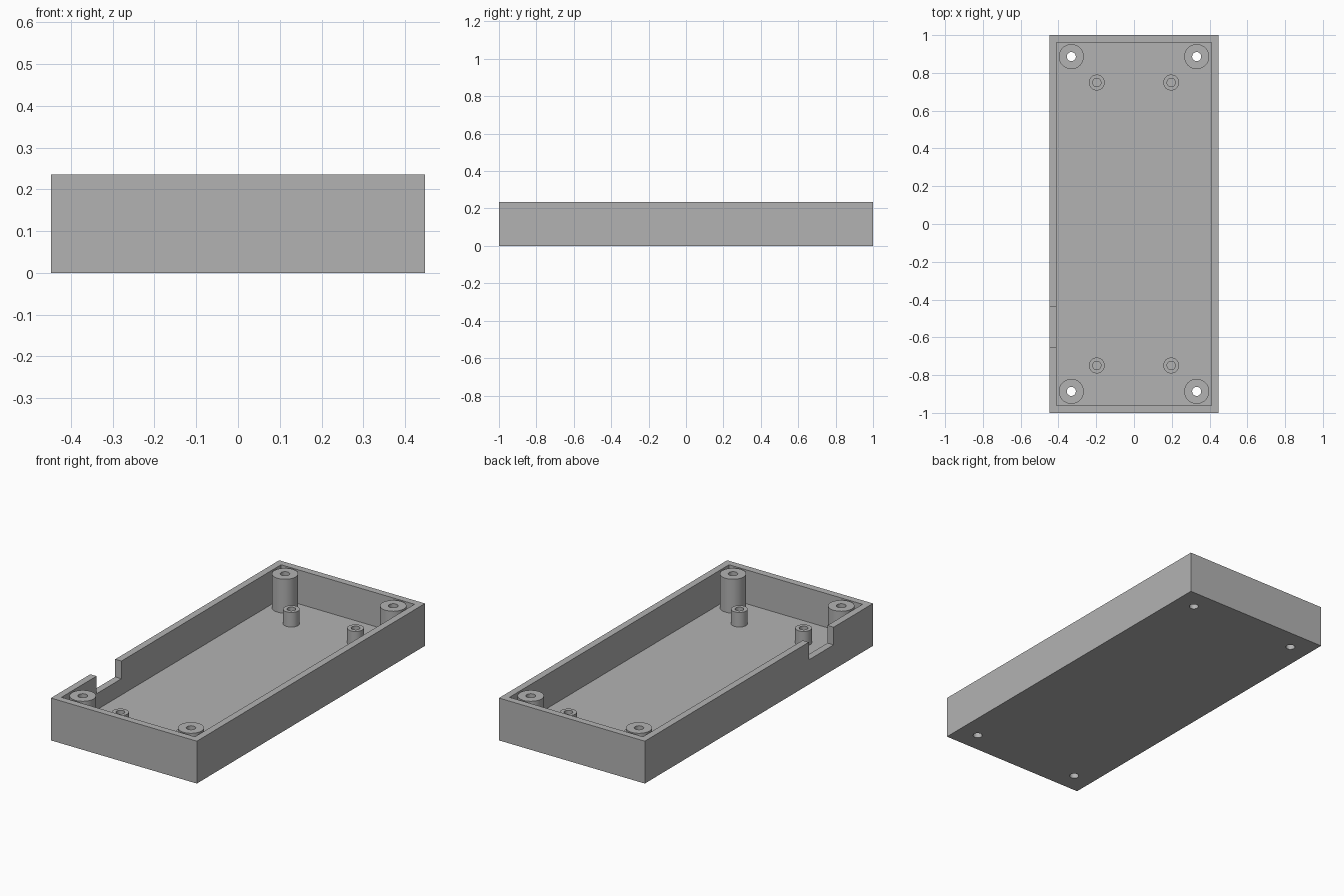
import bpy
import bmesh
from math import cos, sin, tau, radians

cube = bpy.data.objects.get("Cube")
if cube:
    bpy.data.objects.remove(cube, do_unlink=True)

WIDTH, LENGTH, HEIGHT = 0.895, 2.0, 0.235
WALL, FLOOR = 0.038, 0.047
SEGMENTS = 48
BORE = 0.024

grey = bpy.data.materials.new("plain grey")
grey.use_nodes = True
colour = (0.45, 0.45, 0.45, 1)
grey.diffuse_color = colour
grey.node_tree.nodes["Principled BSDF"].inputs["Base Color"].default_value = colour


def make_object(name, bm):
    bmesh.ops.recalc_face_normals(bm, faces=bm.faces)
    mesh = bpy.data.meshes.new(name)
    bm.to_mesh(mesh)
    bm.free()
    mesh.materials.append(grey)
    obj = bpy.data.objects.new(name, mesh)
    bpy.context.collection.objects.link(obj)
    return obj


def box(name, low, high):
    bm = bmesh.new()
    bmesh.ops.create_cube(bm, size=1)
    for v in bm.verts:
        v.co = [h if c > 0 else l for c, l, h in zip(v.co, low, high)]
    return make_object(name, bm)


def lathe(name, x, y, profile, closed_ends=False):
    """Sweep (radius, height) points round a vertical axis at x, y."""
    bm = bmesh.new()
    angles = [tau * i / SEGMENTS for i in range(SEGMENTS)]
    rings = [[bm.verts.new((x + r * cos(a), y + r * sin(a), z)) for a in angles]
             for r, z in profile]
    for lower, upper in zip(rings, rings[1:]):
        for i in range(SEGMENTS):
            j = (i + 1) % SEGMENTS
            bm.faces.new((lower[i], lower[j], upper[j], upper[i]))
    if closed_ends:
        bm.faces.new(rings[0])
        bm.faces.new(rings[-1])
    return make_object(name, bm)


def activate(obj):
    bpy.ops.object.select_all(action='DESELECT')
    obj.select_set(True)
    bpy.context.view_layer.objects.active = obj


def smooth(obj):
    activate(obj)
    bpy.ops.object.shade_smooth_by_angle(angle=radians(30))


def cut(target, cutter):
    cutter.hide_render = True
    mod = target.modifiers.new("cut", 'BOOLEAN')
    mod.operation = 'DIFFERENCE'
    mod.solver = 'EXACT'
    mod.object = cutter
    activate(target)
    bpy.ops.object.modifier_apply(modifier=mod.name)
    bpy.data.objects.remove(cutter, do_unlink=True)


# Open tray with thin walls
hx, hy = WIDTH / 2, LENGTH / 2
tray = box("tray", (-hx, -hy, 0), (hx, hy, HEIGHT))
cut(tray, box("cavity_cutter", (WALL - hx, WALL - hy, FLOOR),
              (hx - WALL, hy - WALL, HEIGHT + 0.1)))

# Cable notch in one long wall
cut(tray, box("notch_cutter", (-hx - 0.1, -0.655, 0.137),
              (WALL - hx + 0.02, -0.437, HEIGHT + 0.1)))


def tube(name, x, y, radius, bore, top):
    post = lathe(name, x, y, [(radius, FLOOR), (radius, top),
                              (bore, top), (bore, FLOOR)])
    smooth(post)


# Corner screw posts with through holes, and short board standoffs
for side, sx in (("right", -1), ("left", 1)):
    for end, sy in (("front", -1), ("back", 1)):
        x, y = sx * 0.332, sy * 0.886
        cut(tray, lathe("hole_cutter", x, y, [(BORE, -0.1), (BORE, FLOOR + 0.05)], True))
        tube(f"{end}_{side}_screw_post", x, y, 0.066, BORE, HEIGHT)
        tube(f"{end}_{side}_standoff", sx * 0.197, sy * 0.749, 0.042, 0.022, 0.128)

smooth(tray)
